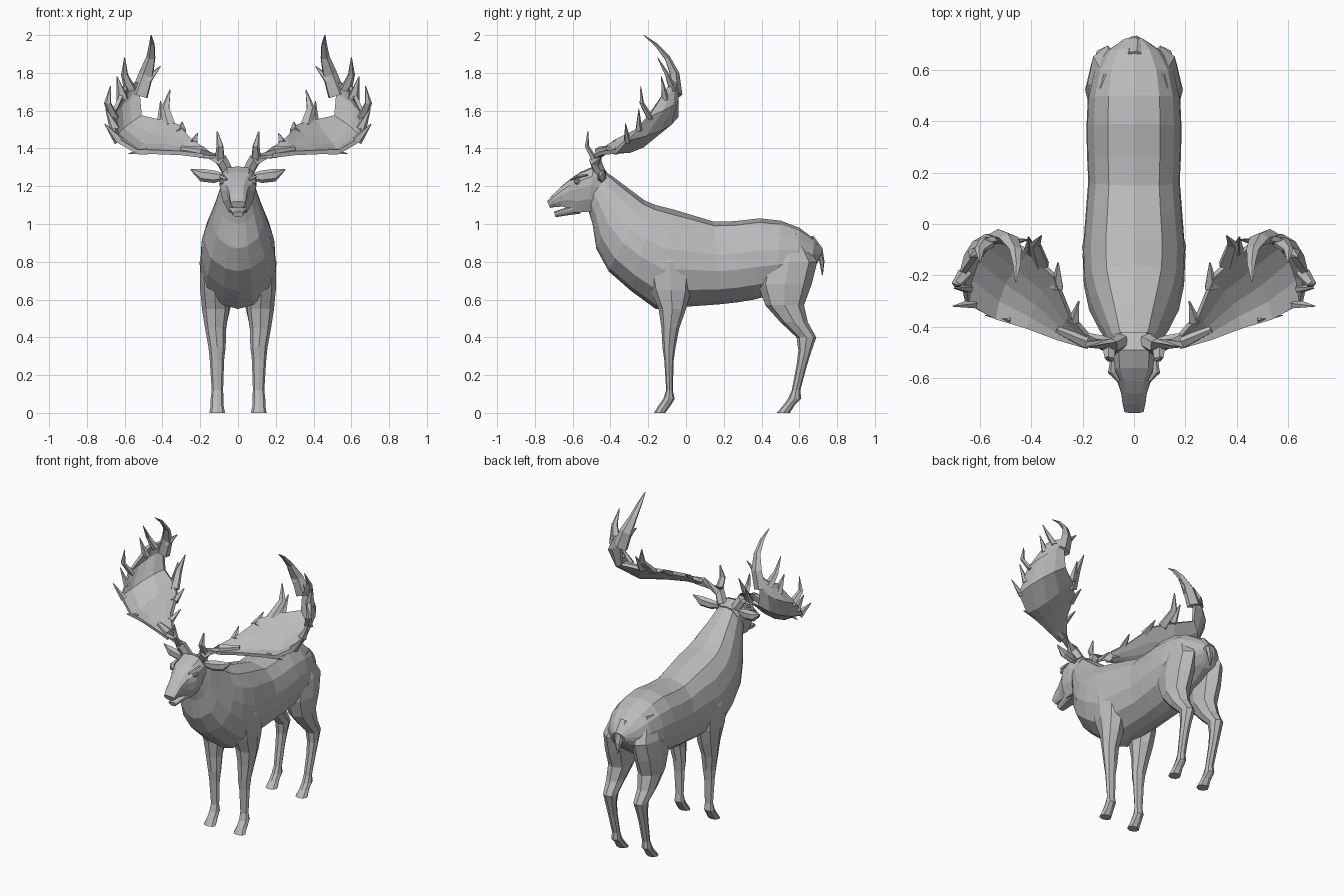
import bpy, bmesh, math
from mathutils import Vector as V

hide = bpy.data.materials.new("grey_hide")
hide.diffuse_color = (0.5, 0.5, 0.5, 1)


def skin(bm, rings):
    """Bridge equal-sized rings of points into a closed tube."""
    loops = [[bm.verts.new(p) for p in r] for r in rings]
    n = len(loops[0])
    for a, b in zip(loops, loops[1:]):
        for i in range(n):
            j = (i + 1) % n
            bm.faces.new((a[i], a[j], b[j], b[i]))
    bm.faces.new(loops[0][::-1])
    bm.faces.new(loops[-1])


def finish(name, bm, mirror=False):
    bmesh.ops.recalc_face_normals(bm, faces=bm.faces)
    me = bpy.data.meshes.new(name)
    bm.to_mesh(me)
    bm.free()
    me.materials.append(hide)
    ob = bpy.data.objects.new(name, me)
    bpy.context.collection.objects.link(ob)
    if mirror:
        ob.modifiers.new("mirror", 'MIRROR').use_mirror_merge = False
    return ob


def trunk(name, stations, half):
    """Loft along the midline; station = top y, top z, bottom y, bottom z, half width."""
    outline = half + [(-x, t) for x, t in half[-2:0:-1]]
    rings = [[V((x * w, ty + (by - ty) * t, tz + (bz - tz) * t)) for x, t in outline]
             for ty, tz, by, bz, w in stations]
    bm = bmesh.new()
    skin(bm, rings)
    return finish(name, bm)


def leg(name, sections):
    """Section = height, front y, back y, inner x, outer x."""
    bm = bmesh.new()
    rings = []
    for z, yf, yb, xi, xo in sections:
        rings.append([V(((xi + xo) / 2 + (xo - xi) / 2 * math.cos(a) * 1.04,
                         (yf + yb) / 2 + (yb - yf) / 2 * math.sin(a), z))
                      for a in [math.tau * k / 8 for k in range(8)]])
    skin(bm, rings)
    return finish(name, bm, True)


def tube(bm, path, flat=0.6, n=5, ref=(1, 0.2, 0.1)):
    """Tapered tube through (x, y, z, radius) points."""
    pts = [V(p[:3]) for p in path]
    rings = []
    for k, p in enumerate(pts):
        d = (pts[min(k + 1, len(pts) - 1)] - pts[max(k - 1, 0)]).normalized()
        r = V((0, 0, 1)) if abs(d.x) > 0.8 else V(ref)
        u = (r - d * r.dot(d)).normalized()
        v = d.cross(u)
        rad = path[k][3]
        rings.append([p + u * math.cos(a) * rad + v * math.sin(a) * rad * flat
                      for a in [math.tau * i / n for i in range(n)]])
    skin(bm, rings)


# Torso and neck
trunk("body", [
    (-0.44, 1.285, -0.52, 1.08, .085), (-0.40, 1.26, -0.495, 1.0, .105),
    (-0.32, 1.2, -0.475, .87, .135), (-0.22, 1.125, -0.41, .75, .175),
    (-0.16, 1.1, -0.29, .645, .195), (-0.06, 1.075, -0.16, .55, .2),
    (.04, 1.045, .04, .565, .188), (.15, 1.012, .18, .575, .178),
    (.26, 1.015, .27, .585, .183), (.39, 1.03, .36, .6, .185),
    (.5, 1.018, .48, .63, .18), (.6, .98, .58, .68, .158),
    (.68, .92, .66, .74, .11), (.725, .865, .7, .8, .045)],
    [(0, 0), (.55, .05), (.84, .2), (.98, .4), (1, .6), (.82, .82), (.38, .96), (0, 1)])

# Head, lower jaw
skull = [(0, 0), (.6, .03), (.98, .22), (1, .42), (.85, .72), (.5, 1), (0, 1)]
trunk("head", [
    (-0.42, 1.28, -0.46, 1.06, .08), (-0.49, 1.305, -0.52, 1.065, .098),
    (-0.56, 1.275, -0.585, 1.06, .094), (-0.61, 1.24, -0.625, 1.085, .064),
    (-0.66, 1.2, -0.655, 1.092, .05), (-0.70, 1.16, -0.69, 1.09, .045),
    (-0.735, 1.12, -0.72, 1.085, .038)], skull)
trunk("jaw", [
    (-0.55, 1.12, -0.56, 1.055, .06), (-0.64, 1.085, -0.635, 1.045, .04),
    (-0.70, 1.065, -0.69, 1.036, .028)], skull)

# Eyes and brow ridges
bm = bmesh.new()
ball = bmesh.ops.create_icosphere(bm, subdivisions=1, radius=.018)
bmesh.ops.translate(bm, verts=ball["verts"], vec=(.085, -0.575, 1.225))
finish("eye", bm, True)
bm = bmesh.new()
tube(bm, [(.06, -0.61, 1.235, .008), (.085, -0.575, 1.25, .016), (.085, -0.52, 1.26, .008)])
finish("brow", bm, True)

# Ears
bm = bmesh.new()
tube(bm, [(.07, -0.46, 1.25, .015), (.125, -0.45, 1.25, .033),
          (.19, -0.44, 1.258, .034), (.25, -0.43, 1.288, .003)], .6, 6)
finish("ear", bm, True)

# Tail
bm = bmesh.new()
tube(bm, [(0, .66, .93, .03), (0, .705, .865, .035), (0, .72, .8, .025), (0, .722, .73, .005)], .5, 6)
finish("tail", bm)

# Legs with hooves
leg("front_leg", [
    (.95, -0.19, .02, .06, .15), (.8, -0.22, .04, .06, .2), (.65, -0.19, .03, .05, .197),
    (.55, -0.145, 0, .05, .188), (.45, -0.13, -0.035, .065, .173),
    (.35, -0.125, -0.055, .067, .155), (.28, -0.115, -0.065, .075, .148),
    (.12, -0.105, -0.07, .08, .138), (.075, -0.12, -0.06, .078, .143),
    (.04, -0.145, -0.08, .078, .143), (0, -0.17, -0.11, .07, .15)])
leg("hind_leg", [
    (.95, .46, .6, .03, .13), (.8, .40, .695, .03, .178), (.68, .38, .665, .03, .187),
    (.57, .42, .625, .04, .18), (.48, .5, .645, .06, .17), (.40, .585, .69, .07, .155),
    (.33, .595, .665, .08, .15), (.25, .585, .64, .085, .145), (.12, .56, .605, .085, .138),
    (.075, .54, .61, .082, .143), (.04, .515, .575, .08, .143), (0, .48, .55, .073, .15)])

# Antler palm: rows of front edge, middle, inner edge
rows = [
    ((.18, -0.485, 1.36), (.19, -0.455, 1.37), (.18, -0.43, 1.40)),
    ((.30, -0.45, 1.375), (.28, -0.40, 1.395), (.25, -0.35, 1.45)),
    ((.42, -0.405, 1.38), (.38, -0.31, 1.415), (.31, -0.2, 1.52)),
    ((.54, -0.37, 1.385), (.50, -0.23, 1.415), (.41, -0.11, 1.545)),
    ((.65, -0.31, 1.45), (.61, -0.14, 1.5), (.51, -0.05, 1.57)),
    ((.67, -0.2, 1.57), (.62, -0.075, 1.63), (.52, -0.05, 1.69)),
    ((.60, -0.10, 1.72), (.56, -0.06, 1.74), (.49, -0.06, 1.77))]
bm = bmesh.new()
grid = []
for a, m, b in rows:
    a, m, b = V(a), V(m), V(b)
    grid.append([bm.verts.new(a * (1 - t) * (1 - 2 * t) + m * 4 * t * (1 - t) + b * t * (2 * t - 1))
                 for t in (0, .25, .5, .75, 1)])
for r, s in zip(grid, grid[1:]):
    for i in range(4):
        bm.faces.new((r[i], r[i + 1], s[i + 1], s[i]))
palm = finish("antler_palm", bm, True)
solid = palm.modifiers.new("thickness", 'SOLIDIFY')
solid.thickness = .022
solid.offset = 0

# Antler beam and tines
bm = bmesh.new()
tube(bm, [(.05, -0.455, 1.27, .033), (.085, -0.48, 1.335, .036),
          (.19, -0.455, 1.38, .032), (.30, -0.41, 1.40, .015)], .95, 6)
tines = [
    [(.095, -0.485, 1.34, .028), (.095, -0.525, 1.41, .02), (.11, -0.52, 1.49, .004)],
    [(.52, -0.05, 1.68, .05), (.485, -0.06, 1.79, .042), (.46, -0.10, 1.88, .026),
     (.455, -0.16, 1.95, .016), (.46, -0.225, 2.0, .003)],
    [(.48, -0.07, 1.76, .025), (.41, -0.06, 1.835, .003)],
    [(.57, -0.07, 1.71, .035), (.60, -0.10, 1.79, .02), (.60, -0.15, 1.88, .003)],
    [(.61, -0.11, 1.66, .035), (.64, -0.13, 1.78, .003)],
    [(.655, -0.19, 1.56, .03), (.69, -0.235, 1.64, .02), (.675, -0.24, 1.73, .003)],
    [(.65, -0.25, 1.5, .03), (.70, -0.25, 1.61, .003)],
    [(.63, -0.31, 1.44, .03), (.705, -0.32, 1.53, .003)],
    [(.48, -0.375, 1.385, .02), (.58, -0.355, 1.372, .003)],
    [(.235, -0.38, 1.43, .025), (.215, -0.3, 1.48, .003)],
    [(.30, -0.25, 1.49, .03), (.295, -0.15, 1.54, .003)],
    [(.36, -0.16, 1.52, .035), (.385, -0.08, 1.61, .025), (.36, -0.045, 1.71, .003)],
    [(.40, -0.11, 1.54, .03), (.41, -0.05, 1.65, .003)]]
for t in tines:
    tube(bm, t)
finish("antler_tines", bm, True)
